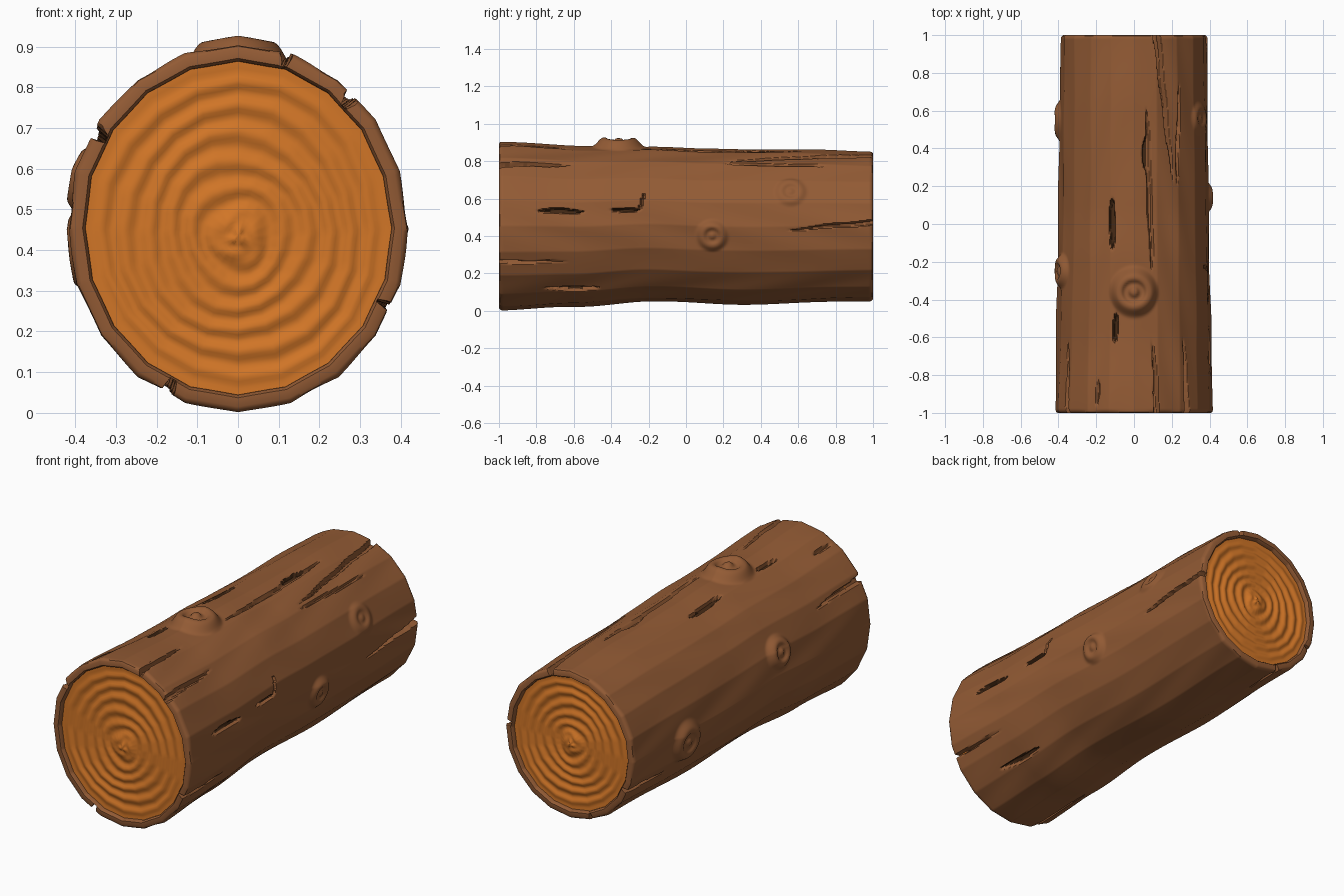
import bpy, bmesh, math, random

if "Cube" in bpy.data.objects:
    bpy.data.objects.remove(bpy.data.objects["Cube"])

random.seed(4)
SIDES = 20
jitter = [random.uniform(-0.006, 0.006) for _ in range(SIDES)]


def material(name, col):
    m = bpy.data.materials.new(name)
    m.diffuse_color = (*col, 1)
    m.use_nodes = True
    m.node_tree.nodes["Principled BSDF"].inputs["Base Color"].default_value = m.diffuse_color
    return m


BARK = material("bark brown", (0.29, 0.104, 0.035))
DARK = material("dark crack", (0.055, 0.021, 0.007))
WOOD = material("orange cut wood", (0.64, 0.18, 0.02))


def smooth(t):
    t = min(1, max(0, t))
    return t * t * (3 - 2 * t)


def lerp_table(tab, v):
    if v <= tab[0][0]:
        return tab[0][1]
    for (a, p), (b, q) in zip(tab, tab[1:]):
        if v <= b:
            return p + (q - p) * smooth((v - a) / (b - a))
    return tab[-1][1]


# Log silhouettes along y
TOP = [(-1, .905), (-.55, .88), (-.2, .878), (.1, .866), (.6, .862), (1, .852)]
BOT = [(-1, .003), (-.6, .02), (-.2, .05), (.3, .034), (1, .052)]
HALF = [(-1, .418), (-.6, .41), (-.2, .40), (.5, .392), (1, .388)]

# Cracks: angle at start and end (degrees), y start and end, half width, kind, dark floor
CRACKS = [
    (73, 76, -1, -.6, .012, "open", 0), (47, 50, -1, -.6, .014, "open", 0),
    (-26, -26, -1, -.63, .008, "open", 0), (245, 243, -1, -.6, .014, "open", 0),
    (148, 150, -1, -.62, .015, "open", 0),
    (3, -3, 1, .54, .013, "open", 0), (72, 58, 1, .22, .018, "open", 0),
    (205, 205, 1, .68, .011, "open", 0), (250, 252, 1, .75, .009, "open", 0),
    (11, 11, -.8, -.54, .012, "mid", 1), (11, 11, -.41, -.24, .010, "mid", 1),
    (11, 24, -.25, -.22, .018, "mid", 0), (76, 80, -.25, .62, .012, "mid", 0),
    (118, 118, -.97, -.82, .008, "mid", 0), (107, 107, -.14, .14, .017, "mid", 1),
    (104, 104, -.63, -.47, .014, "mid", 1), (81, 80, .29, .47, .020, "mid", 1),
    (-50, -52, -.76, -.46, .014, "mid", 1), (55, 52, .2, .75, .008, "mid", 0),
]
# Knots: angle, y, radius, height
KNOTS = [(90, -.36, .115, .048), (-7, .14, .075, .022), (27, .56, .075, .014),
         (164, -.25, .08, .028), (187, .55, .10, .028)]


def angle_gap(a, deg):
    return (a - math.radians(deg) + math.pi) % (2 * math.pi) - math.pi


def crack_depth(a, y):
    best, dark = 0, False
    for a0, a1, y0, y1, w, kind, dk in CRACKS:
        t = (y - y0) / (y1 - y0)
        if not -1e-6 <= t <= 1:
            continue
        t = max(t, 0)
        h = w * ((1 - t) ** .7 if kind == "open" else math.sin(math.pi * t) ** .6)
        wob = math.degrees(.006 * math.sin(y * 23 + a0))
        s = abs(angle_gap(a, a0 + (a1 - a0) * t + wob)) * .42
        d = smooth((h - s) / .006 + .5) * min(1, h / .007)
        d *= .036 if kind == "open" else .020
        if d > best:
            best, dark = d, bool(dk) and d > .008
    return best, dark


def knot_height(a, y):
    out = 0
    for deg, ky, r, h in KNOTS:
        d = math.hypot(angle_gap(a, deg) * .42, y - ky) / r
        if d < 1.3:
            rim = smooth((1.25 - d) / .55)
            dish = .4 * smooth((.6 - d) / .2)
            core = .35 * smooth((.3 - d) / .2)
            out += h * (rim - dish + core)
    return out


def point(a, y, offset, y_out=None):
    """Point on the twenty sided log body, pushed outward by offset."""
    top, bot, half = lerp_table(TOP, y), lerp_table(BOT, y), lerp_table(HALF, y)
    f = ((a + math.pi / 2) / (2 * math.pi) * SIDES) % SIDES
    i = int(f) % SIDES
    u = f - int(f)
    step = 2 * math.pi / SIDES
    k = math.cos(step / 2) / math.cos((u - .5) * step)
    wob = jitter[i] * (1 - u) + jitter[(i + 1) % SIDES] * u
    wob *= math.cos(y * 2 + i * 0.0)
    ca, sa = math.cos(a), math.sin(a)
    x = ca * (half * k + wob + offset)
    z = (top + bot) / 2 + sa * ((top - bot) / 2 * k + offset)
    return (x, y if y_out is None else y_out, z)


def make(name, rows, mats, dark_faces=(), caps=()):
    """Skin closed rings of points into one smooth object."""
    bm = bmesh.new()
    rings = [[bm.verts.new(p) for p in r] for r in rows]
    n = len(rings[0])
    for j in range(len(rings) - 1):
        for i in range(n):
            k = (i + 1) % n
            f = bm.faces.new((rings[j][i], rings[j][k], rings[j + 1][k], rings[j + 1][i]))
            if (j, i) in dark_faces:
                f.material_index = 1
    for c in caps:
        bm.faces.new(rings[c])
    bmesh.ops.recalc_face_normals(bm, faces=bm.faces)
    me = bpy.data.meshes.new(name)
    bm.to_mesh(me)
    bm.free()
    for m in mats:
        me.materials.append(m)
    ob = bpy.data.objects.new(name, me)
    bpy.context.collection.objects.link(ob)
    bpy.ops.object.select_all(action='DESELECT')
    ob.select_set(True)
    bpy.context.view_layer.objects.active = ob
    bpy.ops.object.shade_smooth_by_angle(angle=math.radians(40))
    return ob


# Bark: outer skin with rounded lips that turn in at both ends
NA, NY = 400, 200
lip = [(.955, .041), (.99, .041), (1, .034), (1, .012), (.995, .004)]
layout = [(-y, d) for y, d in lip]
layout += [(-.985 + 1.97 * j / NY, 0) for j in range(NY + 1)]
layout += [(y, d) for y, d in reversed(lip)]
rows, dark_faces = [], set()
for j, (y, inset) in enumerate(layout):
    row = []
    for i in range(NA):
        a = 2 * math.pi * i / NA
        depth, dk = crack_depth(a, y)
        off = knot_height(a, y) + .002 * math.sin(9 * y + 5 * math.sin(3 * a))
        row.append(point(a, y, min(off - depth, off * .5 + .05) - 0 if inset == 0
                         else -max(depth, inset)))
        if dk:
            dark_faces.add((j, i))
    rows.append(row)
make("bark", rows, [BARK, DARK], dark_faces)


# Cut wood: rippled growth rings with a domed centre, plus a short skirt
def cut_end(name, side):
    n, rings = 100, 44
    rows = []
    for j in range(1, rings + 1):
        t = j / rings
        row = []
        for i in range(n):
            a = 2 * math.pi * i / n
            r = t * .38 + .006 * math.sin(3 * a + 9 * t)
            h = .005 * math.cos(2 * math.pi * r / .056) * smooth((1 - t) / .15)
            h += .014 * smooth((.06 - t * .38) / .03)
            p = point(a, side, -.038)
            zc = .43 if side < 0 else .45
            row.append((p[0] * t, side * (.977 + h), zc + (p[2] - zc) * t))
        rows.append(row)
    rows.append([(p[0], side * .9, p[2]) for p in rows[-1]])
    make(name, rows, [WOOD], caps=(0,))


cut_end("front_cut_wood", -1)
cut_end("back_cut_wood", 1)
